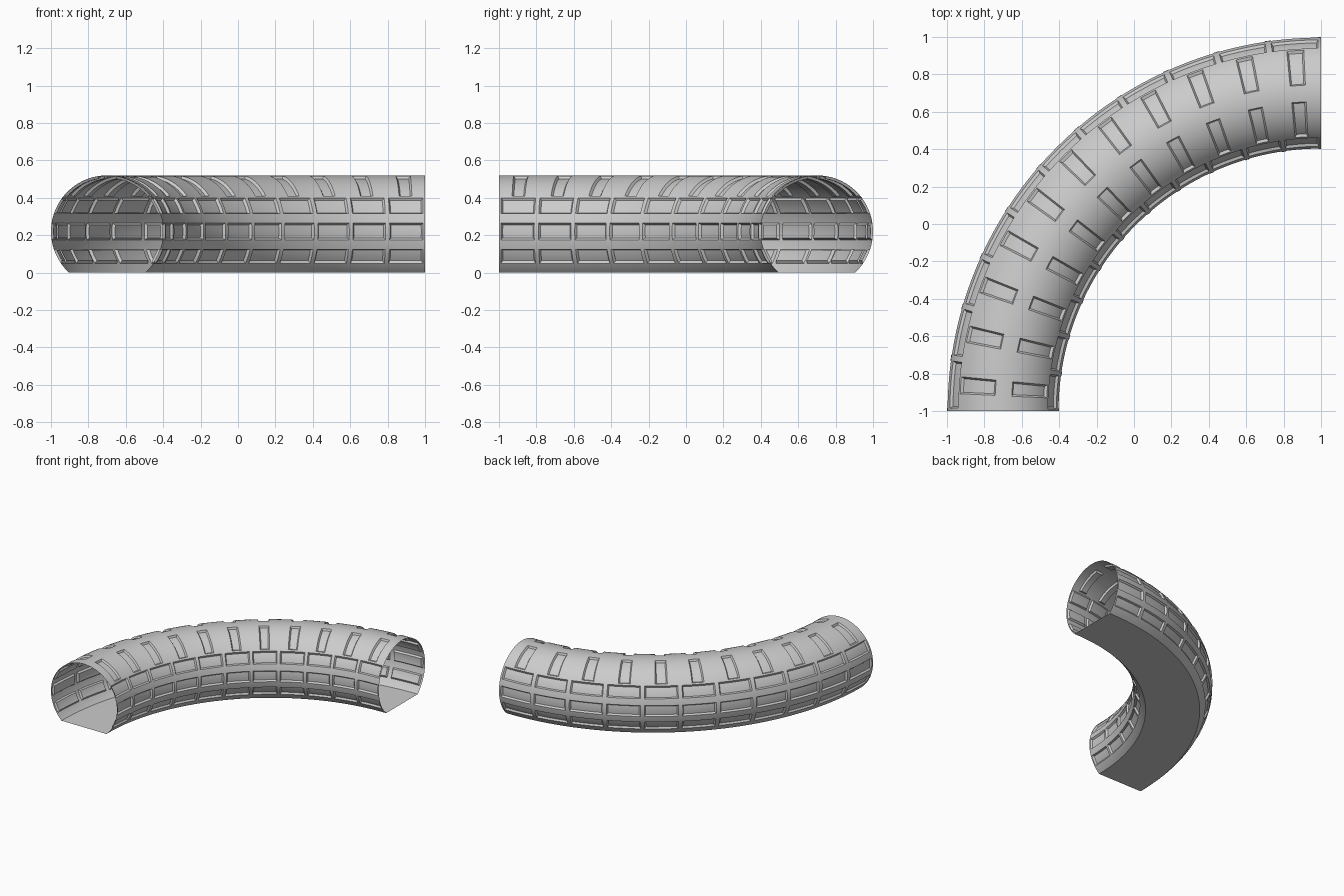
import bpy, bmesh
from math import radians, sin, cos, asin, degrees

if "Cube" in bpy.data.objects:
    bpy.data.objects.remove(bpy.data.objects["Cube"])

CX, CY, R, T, ZC = 1.0, -1.0, 1.7, 0.3, 0.22   # bend centre, bend radius, tube radius, tube axis height
N = 11                                          # panel bays around the quarter bend
STEP = 90 / N
LOW = -degrees(asin(ZC / T))                    # where the tube meets the floor


def point(u, v):
    """u = angle round the bend, v = angle round the tube, in degrees."""
    r = R + T * cos(radians(v))
    a = radians(90 + u)
    return (CX + r * cos(a), CY + r * sin(a), ZC + T * sin(radians(v)))


def fill(stops, size):
    """Subdivide a list of break angles so no interval exceeds size."""
    out = [stops[0]]
    for a, b in zip(stops, stops[1:]):
        n = max(1, int((b - a) / size + 0.999))
        out += [a + (b - a) * i / n for i in range(1, n + 1)]
    return out


# panel rows on the sides, and windows on the roof
side_rows = [(-34.5, -18.5), (-8.6, 8.6), (18.5, 36.9)]
side_rows += [(180 - b, 180 - a) for a, b in side_rows]
roof_rows = [(39.5, 81.5), (98.5, 140.5)]
RIB, WIN = 0.45, 1.35                           # half widths in degrees

v_list = fill(sorted([LOW, 180 - LOW] + [x for r in side_rows + roof_rows for x in r]), 6)
u_stops = {0.0, 90.0}
for i in range(N):
    u0 = i * STEP
    mid = u0 + STEP / 2
    u_stops |= {u0 + RIB, mid - WIN, mid + WIN, u0 + STEP - RIB}
u_list = fill(sorted(u_stops), 1.5)

# tunnel shell
bm = bmesh.new()
grid = [[bm.verts.new(point(u, v)) for v in v_list] for u in u_list]
groups = {}
for i in range(len(u_list) - 1):
    for j in range(len(v_list) - 1):
        f = bm.faces.new((grid[i][j], grid[i][j + 1], grid[i + 1][j + 1], grid[i + 1][j]))
        u = (u_list[i] + u_list[i + 1]) / 2
        v = (v_list[j] + v_list[j + 1]) / 2
        bay = min(N - 1, int(u / STEP))
        off = abs(u - (bay + 0.5) * STEP)
        for k, (a, b) in enumerate(side_rows + roof_rows):
            limit = WIN if k >= len(side_rows) else STEP / 2 - RIB
            if a < v < b and off < limit:
                groups.setdefault((bay, k), []).append(f)

# make normals point outwards, then sink every panel
bm.normal_update()
f = bm.faces[:][0]
axis = [CX + R * cos(radians(90.2)), CY + R * sin(radians(90.2)), ZC]
if sum(n * (c - a) for n, c, a in zip(f.normal, f.calc_center_median(), axis)) < 0:
    bmesh.ops.reverse_faces(bm, faces=bm.faces[:])
    bm.normal_update()
for faces in groups.values():
    bmesh.ops.inset_region(bm, faces=faces, thickness=0.009, depth=-0.014,
                           use_even_offset=True, use_boundary=True)


def add_object(name, bm):
    me = bpy.data.meshes.new(name)
    bm.to_mesh(me)
    bm.free()
    ob = bpy.data.objects.new(name, me)
    bpy.context.collection.objects.link(ob)
    return ob


shell = add_object("tunnel_shell", bm)
bpy.context.view_layer.objects.active = shell
shell.select_set(True)
bpy.ops.object.shade_smooth_by_angle(angle=radians(25))

# flat floor closing the underside
bm = bmesh.new()
edge = [(bm.verts.new(point(u, LOW)), bm.verts.new(point(u, 180 - LOW))) for u in u_list]
for (a, b), (c, d) in zip(edge, edge[1:]):
    bm.faces.new((a, b, d, c))
bmesh.ops.recalc_face_normals(bm, faces=bm.faces[:])
add_object("tunnel_floor", bm)
